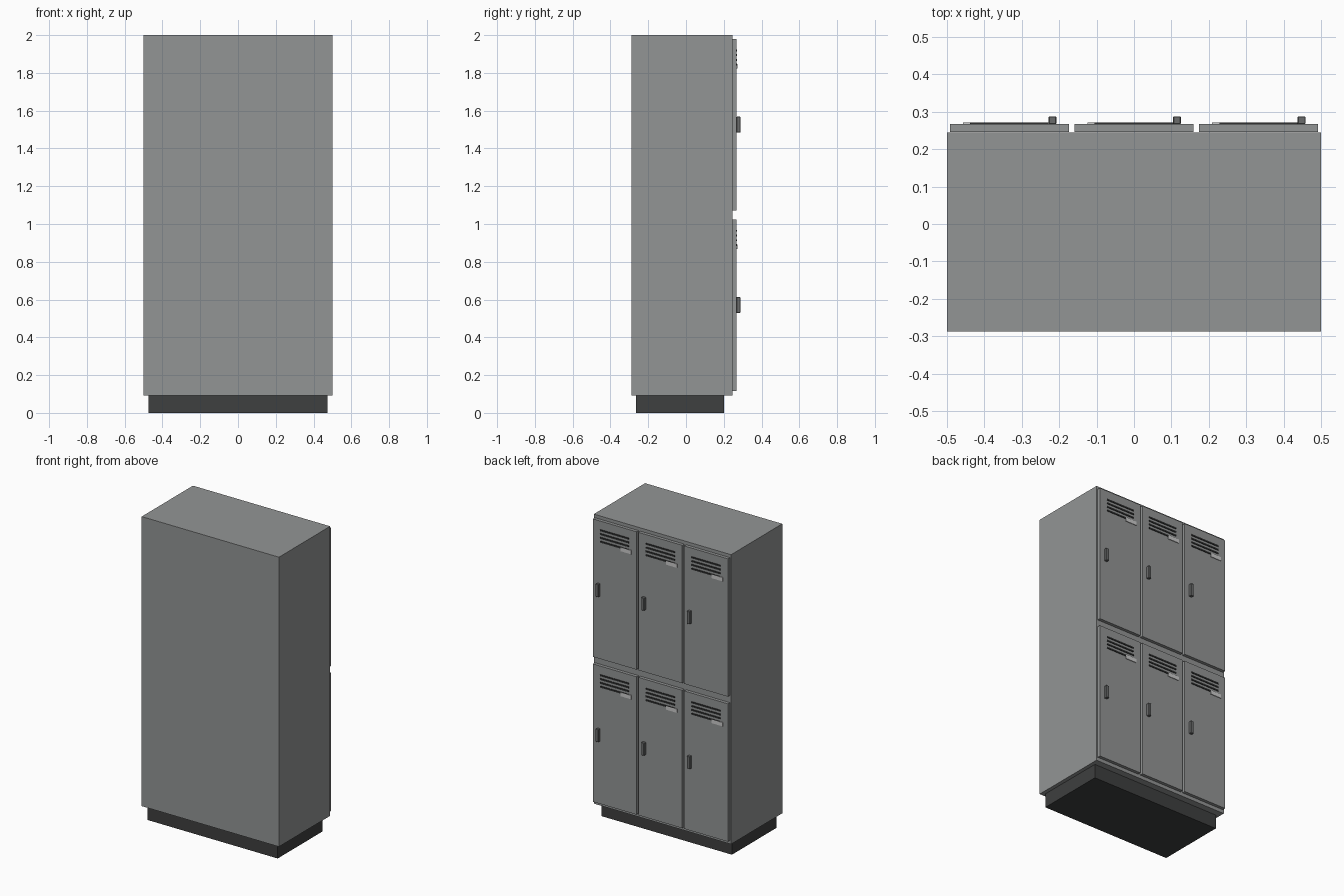
import bpy

if "Cube" in bpy.data.objects:
    bpy.data.objects.remove(bpy.data.objects["Cube"])


def material(name, v):
    m = bpy.data.materials.new(name)
    m.diffuse_color = (v * 0.97, v, v, 1)
    m.use_nodes = True
    m.node_tree.nodes["Principled BSDF"].inputs["Base Color"].default_value = m.diffuse_color
    return m


GREY = material("grey_steel", 0.30)
DARK = material("dark_plinth", 0.05)
VENT = material("vent_dark", 0.03)
HANDLE = material("handle_grey", 0.15)
PLATE = material("plate_light", 0.55)


def box(name, x, y, z, mat):
    """Box from (min, max) ranges on each axis."""
    verts = [(a, b, c) for a in x for b in y for c in z]
    faces = [(0, 1, 3, 2), (4, 6, 7, 5), (0, 4, 5, 1),
             (2, 3, 7, 6), (0, 2, 6, 4), (1, 5, 7, 3)]
    me = bpy.data.meshes.new(name)
    me.from_pydata(verts, [], faces)
    me.materials.append(mat)
    ob = bpy.data.objects.new(name, me)
    bpy.context.collection.objects.link(ob)
    return ob


def span(c, half):
    return (c - half, c + half)


# Cabinet and recessed plinth
box("cabinet_body", (-0.5, 0.5), (-0.288, 0.245), (0.093, 2.0), GREY)
box("plinth", (-0.475, 0.475), (-0.265, 0.2), (0, 0.093), DARK)

FACE = 0.267  # outer face of the doors
for row, zc in enumerate((0.57, 1.525)):
    top = zc + 0.454
    for col in range(3):
        xc = (col - 1) * 0.333
        tag = f"_{row}_{col}"
        # Door panel
        box("door" + tag, span(xc, 0.159), (0.246, FACE), span(zc, 0.454), GREY)
        # Handle with softened edges
        h = box("handle" + tag, span(xc + 0.115, 0.0105), (FACE, 0.288),
                span(zc + 0.001, 0.042), HANDLE)
        b = h.modifiers.new("bevel", "BEVEL")
        b.width = 0.002
        b.segments = 1
        # Vent slats
        for i in range(4):
            box(f"vent_slat{tag}_{i}", span(xc, 0.105), (FACE - 0.002, 0.271),
                span(top - 0.06 - i * 0.025, 0.005), VENT)
        # Blank number plate
        box("plate" + tag, (xc - 0.124, xc - 0.044), (FACE - 0.002, 0.2715),
            span(top - 0.144, 0.0125), PLATE)
